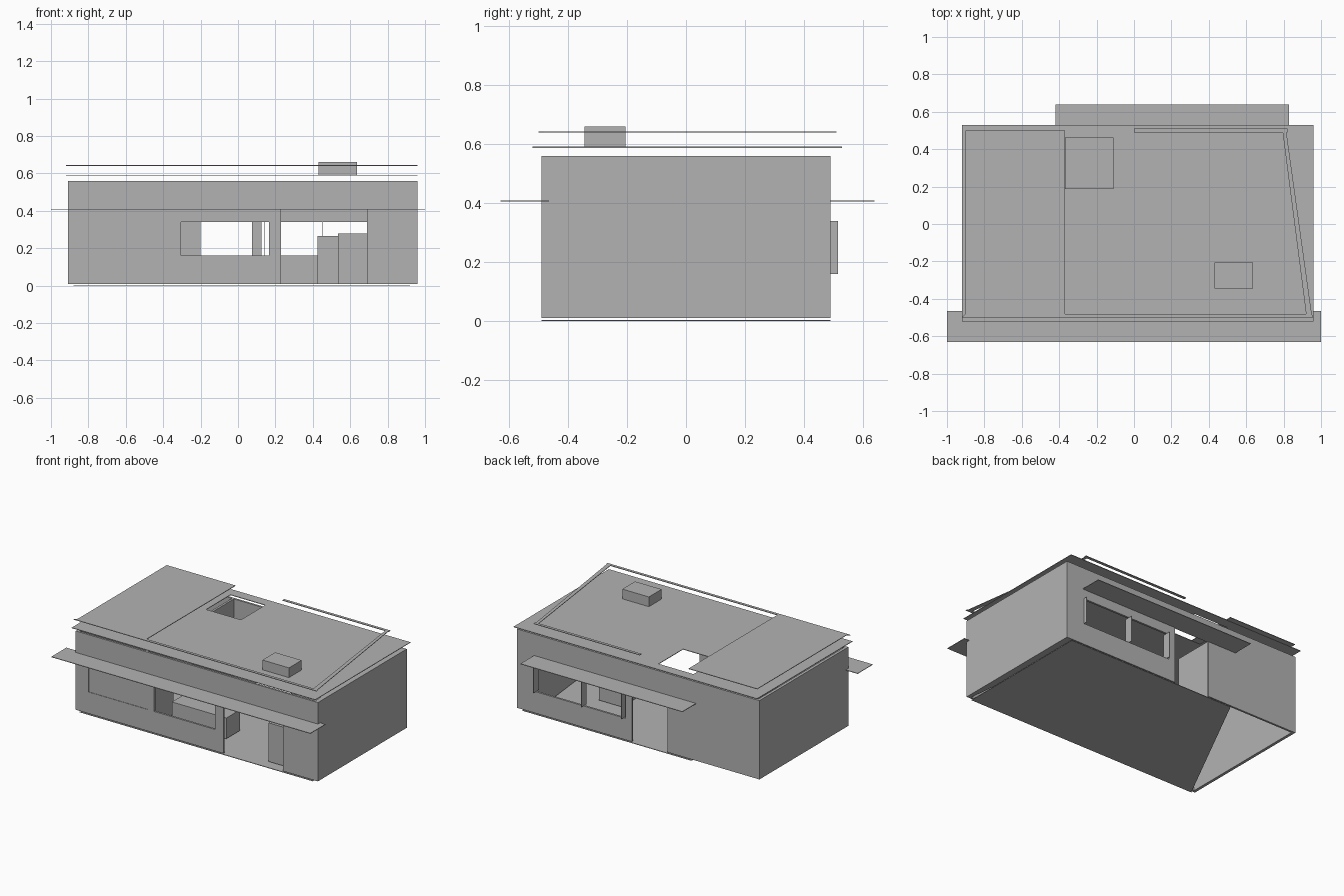
import bpy, bmesh

cube = bpy.data.objects.get("Cube")
if cube:
    bpy.data.objects.remove(cube)

GREY = 0.45
mat = bpy.data.materials.new("plain grey")
mat.use_nodes = True
mat.diffuse_color = (GREY, GREY, GREY, 1)
mat.node_tree.nodes["Principled BSDF"].inputs["Base Color"].default_value = (GREY, GREY, GREY, 1)


def finish(name, bm):
    bmesh.ops.recalc_face_normals(bm, faces=bm.faces)
    mesh = bpy.data.meshes.new(name)
    bm.to_mesh(mesh)
    bm.free()
    mesh.materials.append(mat)
    obj = bpy.data.objects.new(name, mesh)
    bpy.context.collection.objects.link(obj)
    return obj


def prism(name, outline, z0, z1):
    """Extrude a flat outline from z0 up to z1."""
    bm = bmesh.new()
    face = bm.faces.new([bm.verts.new((x, y, z0)) for x, y in outline])
    top = bmesh.ops.extrude_face_region(bm, geom=[face])["geom"]
    verts = [v for v in top if isinstance(v, bmesh.types.BMVert)]
    bmesh.ops.translate(bm, verts=verts, vec=(0, 0, z1 - z0))
    return finish(name, bm)


def box(name, x0, x1, y0, y1, z0, z1):
    return prism(name, [(x0, y0), (x1, y0), (x1, y1), (x0, y1)], z0, z1)


def sheet(name, a0, a1, b0, b1, holes, place, thick):
    """Panel with rectangular holes; place() maps (a, b) into space."""
    cuts_a = sorted({a0, a1, *[h[0] for h in holes], *[h[1] for h in holes]})
    cuts_b = sorted({b0, b1, *[h[2] for h in holes], *[h[3] for h in holes]})
    bm = bmesh.new()
    for l, r in zip(cuts_a, cuts_a[1:]):
        for d, u in zip(cuts_b, cuts_b[1:]):
            a, b = (l + r) / 2, (d + u) / 2
            if any(h[0] < a < h[1] and h[2] < b < h[3] for h in holes):
                continue
            bm.faces.new([bm.verts.new(place(*p)) for p in ((l, d), (r, d), (r, u), (l, u))])
    bmesh.ops.remove_doubles(bm, verts=bm.verts, dist=0.0001)
    obj = finish(name, bm)
    solid = obj.modifiers.new("thickness", "SOLIDIFY")
    solid.thickness, solid.offset = thick, 0
    return obj


BASE, TOP = 0.01, 0.56
SILL, HEAD, DOOR = 0.16, 0.34, 0.41
ROOF, RAISED = 0.59, 0.64
T = 0.004

# Floor, with one corner left open
prism("floor", [(0.92, -0.49), (0.92, 0.49), (-0.38, 0.49), (-0.88, -0.49)], 0, T)

# Outer walls
sheet("front_wall", -0.89, 0.935, BASE, TOP,
      [(-0.81, -0.35, SILL, HEAD), (-0.305, 0.165, SILL, HEAD), (0.23, 0.69, BASE, DOOR)],
      lambda a, b: (a, -0.483, b), 0.014)
sheet("back_wall", -0.9, 0.84, BASE, TOP,
      [(-0.2, 0.075, BASE, DOOR), (0.125, 0.82, SILL, HEAD)],
      lambda a, b: (a, 0.483, b), 0.014)
box("left_wall", -0.91, -0.89, -0.49, 0.49, BASE, TOP)
prism("right_wall", [(0.935, -0.49), (0.96, -0.49), (0.96, 0.49), (0.83, 0.49)], BASE, TOP)
box("closed_window", -0.81, -0.35, -0.487, -0.477, SILL, HEAD)

# Inner partition, in two lengths
box("front_partition", -0.38, -0.365, -0.476, -0.19, BASE, TOP)
box("back_partition", -0.38, -0.365, 0, 0.476, BASE, TOP)

# Fins in the back window
for i, x in enumerate((0.14, 0.45, 0.82)):
    box(f"window_fin_{i}", x - T / 2, x + T / 2, 0.455, 0.515, SILL, HEAD)

# Furniture
box("counter", -0.3, 0.12, -0.3, -0.15, BASE, 0.155)
box("cabinet", 0.535, 0.72, -0.425, -0.3, BASE, 0.28)
box("shelf_unit", 0.425, 0.6, -0.1, 0.1, BASE, 0.265)

# Roof with a skylight opening, and the raised section
sheet("roof", -0.92, 0.96, -0.52, 0.53, [(-0.38, -0.11, 0.19, 0.46)],
      lambda a, b: (a, b, ROOF), T)
box("raised_roof", -0.9, -0.37, -0.48, 0.5, RAISED, RAISED + T)

# Parapet caps
prism("front_cap", [(-0.92, -0.5), (0.96, -0.5), (0.95, -0.48), (-0.9, -0.48)], RAISED, RAISED + T)
prism("right_cap", [(0.92, -0.48), (0.95, -0.48), (0.815, 0.49), (0.795, 0.49)], RAISED, RAISED + T)
box("back_cap", 0, 0.82, 0.49, 0.51, RAISED, RAISED + T)

# Roof unit
box("roof_unit", 0.43, 0.635, -0.345, -0.205, ROOF, 0.66)

# Canopies
box("front_canopy", -1, 1, -0.63, -0.465, DOOR - T, DOOR)
box("back_canopy", -0.42, 0.83, 0.49, 0.64, DOOR - T, DOOR)
